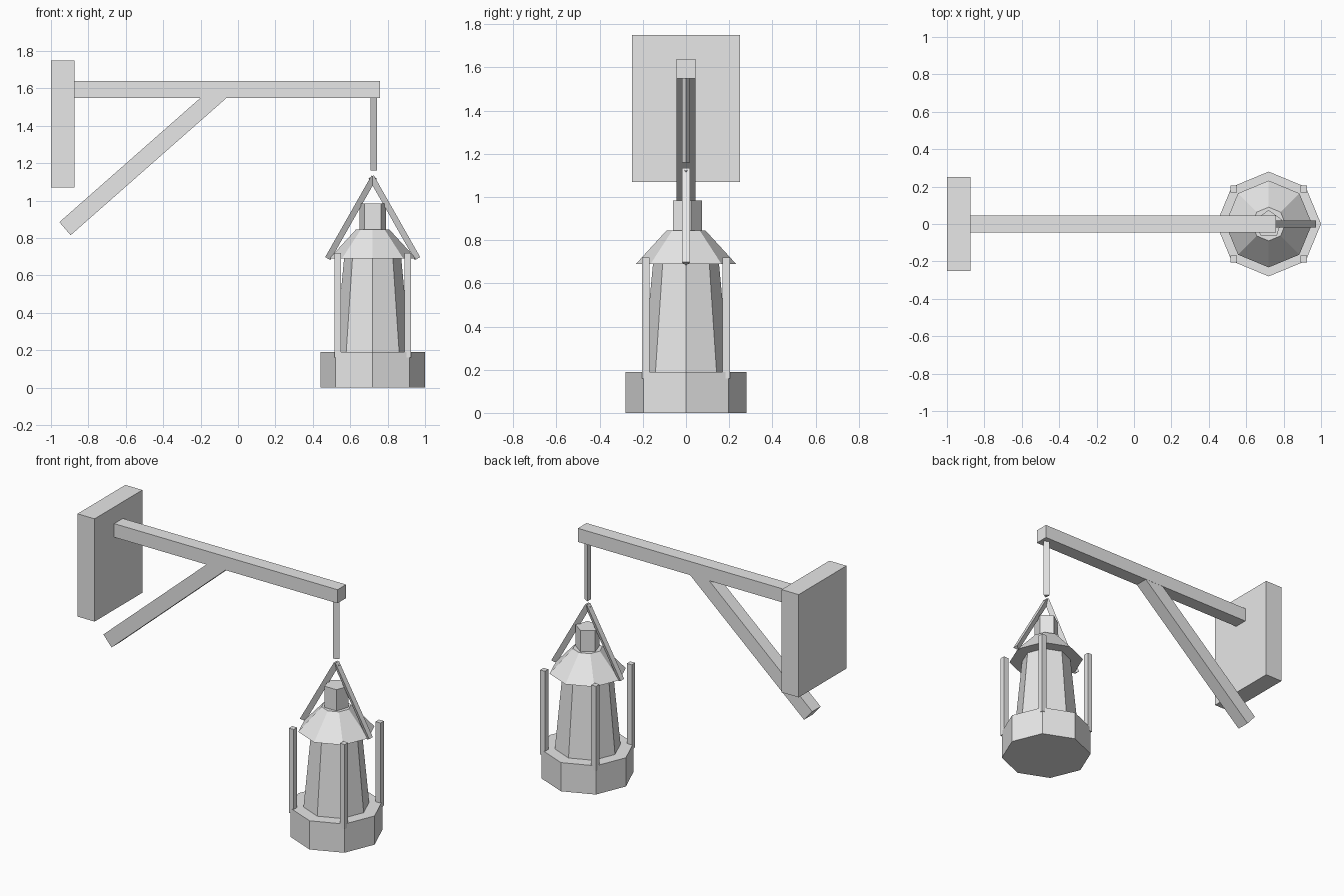
import bpy, bmesh
from math import sin, cos, radians, atan2, hypot
from mathutils import Matrix

cube = bpy.data.objects.get("Cube")
if cube:
    bpy.data.objects.remove(cube, do_unlink=True)

# Single flat colour
grey = bpy.data.materials.new("light_grey")
grey.use_nodes = True
grey.diffuse_color = (0.8, 0.8, 0.8, 1)
grey.node_tree.nodes["Principled BSDF"].inputs["Base Color"].default_value = (0.8, 0.8, 0.8, 1)

AXIS = 0.72  # x of the hanging lantern


def solid(name, lower, upper, matrix=Matrix()):
    """Closed prism between two matching rings of points."""
    bm = bmesh.new()
    a = [bm.verts.new(p) for p in lower]
    b = [bm.verts.new(p) for p in upper]
    bm.faces.new(a)
    bm.faces.new(b)
    for i in range(len(a)):
        j = (i + 1) % len(a)
        bm.faces.new((a[i], a[j], b[j], b[i]))
    bm.transform(matrix)
    bmesh.ops.recalc_face_normals(bm, faces=bm.faces)
    mesh = bpy.data.meshes.new(name)
    bm.to_mesh(mesh)
    bm.free()
    mesh.materials.append(grey)
    obj = bpy.data.objects.new(name, mesh)
    bpy.context.collection.objects.link(obj)
    return obj


def ring(sides, radius, z, start):
    angles = [radians(start + 360 * i / sides) for i in range(sides)]
    return [(radius * cos(t), radius * sin(t), z) for t in angles]


def frustum(name, sides, r0, r1, z0, z1, start=0, matrix=None):
    if matrix is None:
        matrix = Matrix.Translation((AXIS, 0, 0))
    return solid(name, ring(sides, r0, z0, start), ring(sides, r1, z1, start), matrix)


def extrude_y(name, profile, half):
    return solid(name, [(x, -half, z) for x, z in profile], [(x, half, z) for x, z in profile])


def box(name, x0, x1, z0, z1, half):
    return extrude_y(name, [(x0, z0), (x1, z0), (x1, z1), (x0, z1)], half)


# Wall bracket
box("wall_plate", -1, -0.875, 1.07, 1.75, 0.25)
box("beam", -0.875, 0.76, 1.55, 1.64, 0.045)
extrude_y("brace", [(-0.955, 0.885), (-0.895, 0.815), (-0.06, 1.55), (-0.2, 1.55)], 0.044)

# Three-sided hanging rod
frustum("hanging_rod", 3, 0.022, 0.022, 1.16, 1.56)

# Lantern body
frustum("base", 8, 0.28, 0.28, 0, 0.19)
frustum("glass_body", 8, 0.2, 0.153, 0.19, 0.69)
frustum("roof", 8, 0.232, 0.09, 0.69, 0.845)
frustum("cap", 5, 0.075, 0.075, 0.84, 0.985, start=90)

# Corner posts
for sx, side in ((-1, "right"), (1, "left")):
    for sy, end in ((-1, "front"), (1, "back")):
        place = Matrix.Translation((AXIS + sx * 0.187, sy * 0.187, 0))
        frustum(f"post_{end}_{side}", 4, 0.025, 0.025, 0.16, 0.72, 45, place)

# Sloping three-sided hanger bars, flat side outward
R = 0.0215
dx, dz = 0.248, 0.437
tilt = atan2(dx, dz)
for turn, side in ((0, "left"), (180, "right")):
    place = (Matrix.Translation((AXIS, 0, 0)) @ Matrix.Rotation(radians(turn), 4, 'Z')
             @ Matrix.Translation((0.254, 0, 0.698)) @ Matrix.Rotation(-tilt, 4, 'Y')
             @ Matrix.Translation((-R / 2, 0, 0)))
    frustum(f"hanger_bar_{side}", 3, R, R, 0, hypot(dx, dz), 180, place)
